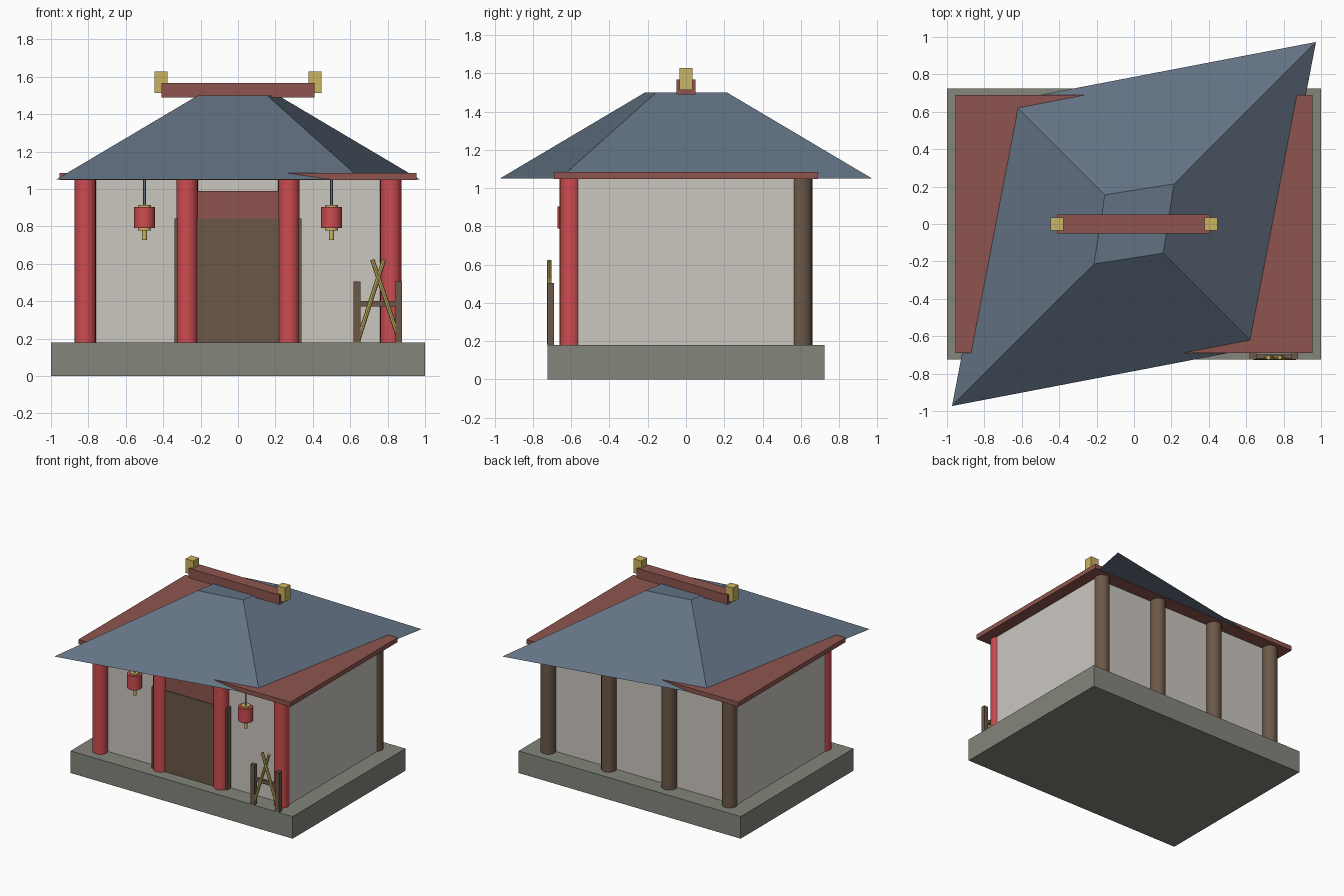
import bpy, bmesh, math
from mathutils import Vector

if "Cube" in bpy.data.objects:
    bpy.data.objects.remove(bpy.data.objects["Cube"])


def material(name, r, g, b):
    lin = [((c / 255 + 0.055) / 1.055) ** 2.4 for c in (r, g, b)]
    m = bpy.data.materials.new(name)
    m.diffuse_color = (*lin, 1)
    m.use_nodes = True
    m.node_tree.nodes["Principled BSDF"].inputs["Base Color"].default_value = m.diffuse_color
    return m


STONE = material("grey stone", 131, 134, 124)
PLASTER = material("pale plaster", 203, 199, 192)
RED = material("bright red lacquer", 205, 76, 80)
RUST = material("dull red wood", 142, 85, 78)
WOOD = material("brown wood", 107, 88, 72)
SLATE = material("slate blue tile", 98, 113, 130)
GOLD = material("gold", 202, 180, 98)


def mesh_object(name, bm, mat):
    bmesh.ops.recalc_face_normals(bm, faces=bm.faces)
    me = bpy.data.meshes.new(name)
    bm.to_mesh(me)
    bm.free()
    me.materials.append(mat)
    ob = bpy.data.objects.new(name, me)
    bpy.context.collection.objects.link(ob)
    return ob


def box(name, x, y, z, mat):
    """Box from (min, max) ranges."""
    bm = bmesh.new()
    bmesh.ops.create_cube(bm, size=1)
    for v in bm.verts:
        v.co = Vector([(r[0] + r[1]) / 2 + c * (r[1] - r[0]) for c, r in zip(v.co, (x, y, z))])
    return mesh_object(name, bm, mat)


def rod(name, a, b, radius, mat, sides=20):
    """Cylinder between two points."""
    a, b = Vector(a), Vector(b)
    bm = bmesh.new()
    bmesh.ops.create_cone(bm, cap_ends=True, segments=sides, radius1=radius,
                          radius2=radius, depth=(b - a).length)
    for f in bm.faces:
        f.smooth = sides > 8 and len(f.verts) == 4
    ob = mesh_object(name, bm, mat)
    ob.location = (a + b) / 2
    ob.rotation_euler = (b - a).to_track_quat('Z', 'Y').to_euler()
    for e in ob.data.edges:  # keep the cap rims crisp
        za, zb = (ob.data.vertices[i].co.z for i in e.vertices)
        e.use_edge_sharp = abs(za - zb) < 1e-5
    return ob


# Platform and hall
box("platform", (-1, 1), (-.725, .725), (0, .18), STONE)
box("hall_walls", (-.858, .858), (-.575, .575), (.18, 1.055), PLASTER)

# Columns: red in front, brown behind
for i, x in enumerate((-.817, -.272, .272, .817)):
    rod(f"front_column_{i}", (x, -.603, .18), (x, -.603, 1.055), .057, RED)
    rod(f"back_column_{i}", (x, .603, .18), (x, .603, 1.055), .057, WOOD)

# Doorway
box("door", (-.34, .34), (-.625, -.57), (.18, .843), WOOD)
box("door_lintel", (-.27, .27), (-.62, -.57), (.843, .99), RUST)

# Roof: flat eave slab, skewed four-sided frustum, ridge beam with end blocks
box("eave_slab", (-.955, .955), (-.69, .69), (1.048, 1.085), RUST)
bm = bmesh.new()
rings = []
for z, far, near in ((1.05, .973, .66), (1.5, .214, .156)):
    rings.append([bm.verts.new((x, y, z)) for x, y in
                  ((far, far), (-near, near), (-far, -far), (near, -near))])
for ring in rings:
    bm.faces.new(ring)
for i in range(4):
    j = (i + 1) % 4
    bm.faces.new((rings[0][i], rings[0][j], rings[1][j], rings[1][i]))
mesh_object("tiled_roof", bm, SLATE)
box("ridge_beam", (-.41, .41), (-.05, .05), (1.488, 1.567), RUST)
for s in (-1, 1):
    box("ridge_end", (s * .412 - .035, s * .412 + .035), (-.035, .035), (1.513, 1.628), GOLD)

# Hanging lanterns
for x in (-.5, .5):
    for name, z0, z1, r, mat in (("lantern_cord", .91, 1.05, .007, SLATE),
                                 ("lantern_top_cap", .9, .913, .035, GOLD),
                                 ("lantern_body", .79, .903, .056, RED),
                                 ("lantern_bottom_cap", .778, .792, .035, GOLD),
                                 ("lantern_tassel", .727, .78, .014, GOLD)):
        rod(name, (x, -.615, z0), (x, -.615, z1), r, mat, 16)

# Weapon rack with two crossed staves
for x in (.636, .86):
    box("rack_post", (x - .018, x + .018), (-.725, -.69), (.18, .505), WOOD)
box("rack_rail", (.636, .86), (-.718, -.697), (.372, .402), WOOD)
for x0, x1 in ((.64, .78), (.866, .718)):
    rod("rack_staff", (x0, -.714, .183), (x1, -.714, .622), .012, GOLD, 8)
